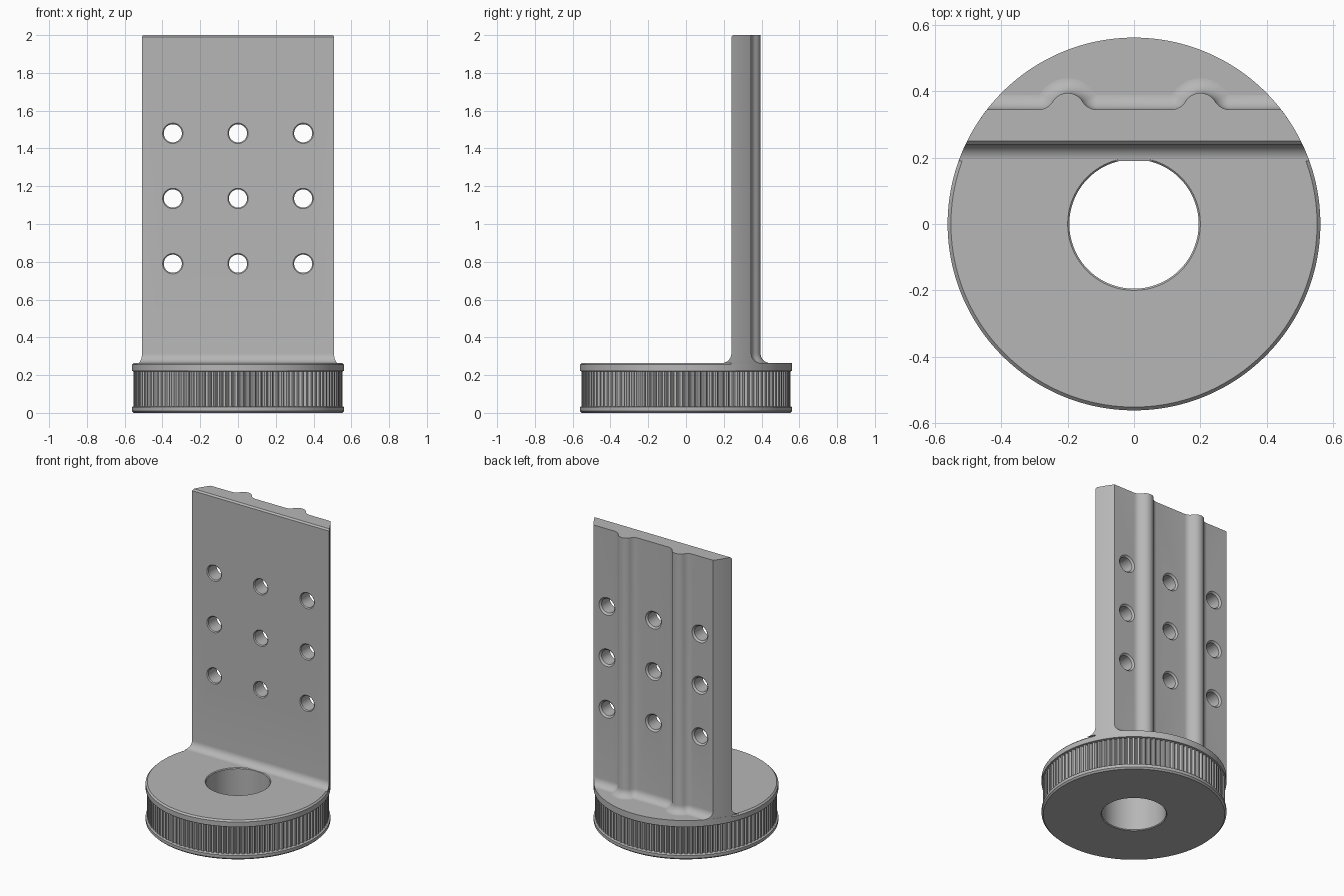
import bpy, bmesh
from math import sin, cos, pi, sqrt, radians, asin, atan2

cube = bpy.data.objects.get("Cube")
if cube:
    bpy.data.objects.remove(cube, do_unlink=True)

R = 0.562            # outer radius shared by disc and upright
TOP = 0.265          # top of the disc
FRONT, BACK = 0.24, 0.345
FILLET = 0.05

grey = bpy.data.materials.new("plain_grey")
grey.use_nodes = True
colour = (0.47, 0.47, 0.47, 1)
grey.diffuse_color = colour
grey.node_tree.nodes["Principled BSDF"].inputs["Base Color"].default_value = colour


def loft(bm, rings, closed=False):
    """Skin a list of point rings; cap the ends or join them in a loop."""
    rows = [[bm.verts.new(p) for p in ring] for ring in rings]
    pairs = list(zip(rows, rows[1:]))
    if closed:
        pairs.append((rows[-1], rows[0]))
    for a, b in pairs:
        for i in range(len(a)):
            j = (i + 1) % len(a)
            bm.faces.new((a[i], a[j], b[j], b[i]))
    if not closed:
        bm.faces.new(rows[0])
        bm.faces.new(rows[-1])


def finish(bm, name):
    bmesh.ops.recalc_face_normals(bm, faces=bm.faces)
    mesh = bpy.data.meshes.new(name)
    bm.to_mesh(mesh)
    bm.free()
    obj = bpy.data.objects.new(name, mesh)
    bpy.context.collection.objects.link(obj)
    mesh.materials.append(grey)
    return obj


def activate(obj):
    bpy.ops.object.select_all(action='DESELECT')
    obj.select_set(True)
    bpy.context.view_layer.objects.active = obj


# Toothed disc: a turned profile whose middle band is cut by grooves
TEETH = 110
GROOVE = [0, 0, 0, 0, 0.75, 1, 1, 0.75]
SEGS = TEETH * len(GROOVE)
LAND, DEPTH, EDGE = 0.553, 0.014, 0.01


def disc_ring(r, z, kind=""):
    ring = []
    for i in range(SEGS):
        a = 2 * pi * i / SEGS
        rad, h = r, z
        if kind == "tooth":
            rad -= DEPTH * GROOVE[i % len(GROOVE)]
        if kind == "rim" and R * sin(a) > FRONT:   # no chamfer under the upright
            rad, h = (R, TOP) if r < R else (R, TOP - 0.001)
        ring.append((rad * cos(a), rad * sin(a), h))
    return ring


bm = bmesh.new()
loft(bm, [
    disc_ring(0.2, 0), disc_ring(R - EDGE, 0), disc_ring(R, EDGE),
    disc_ring(R, 0.03), disc_ring(LAND, 0.035),
    disc_ring(LAND, 0.035, "tooth"), disc_ring(LAND, 0.22, "tooth"),
    disc_ring(LAND, 0.22), disc_ring(R, 0.222),
    disc_ring(R, TOP - EDGE, "rim"), disc_ring(R - EDGE, TOP, "rim"),
    disc_ring(0.2, TOP), disc_ring(0.195, TOP - 0.005), disc_ring(0.195, 0.005),
], closed=True)
disc = finish(bm, "toothed_disc")

# Upright plate: section with two rounded ribs, flaring into the disc
RIB_X, RIB_R, COVE_R = 0.2, 0.052, 0.05
RIB_Y = BACK + 0.05 - RIB_R
COVE_Y = BACK + COVE_R
COVE_DX = sqrt((RIB_R + COVE_R) ** 2 - (COVE_Y - RIB_Y) ** 2)
TANGENT = atan2(COVE_Y - RIB_Y, COVE_DX)


def rib(x, t):
    """Rib outline from +x to -x, offset outwards by t."""
    half = []
    for i in range(7):          # concave foot
        a = -pi / 2 - (pi / 2 - TANGENT) * i / 6
        r = COVE_R - t
        half.append((COVE_DX + r * cos(a), COVE_Y + r * sin(a)))
    for i in range(1, 9):       # convex crown
        a = TANGENT + (pi / 2 - TANGENT) * i / 8
        r = RIB_R + t
        half.append((r * cos(a), RIB_Y + r * sin(a)))
    mirror = [(-px, py) for px, py in reversed(half[:-1])]
    return [(x + px, py) for px, py in half + mirror]


def section(z, t=0, chamfer=0):
    a0, a1 = asin((FRONT - t + chamfer) / R), asin((BACK + t) / R)
    arc = [a0 + (a1 - a0) * i / 6 for i in range(7)]
    side = [(R * cos(a), R * sin(a)) for a in arc]
    pts = side + rib(RIB_X, t) + rib(-RIB_X, t) + [(-x, y) for x, y in reversed(side)]
    return [(x, y, z) for x, y in pts]


levels = []
for i in range(9):
    a = radians(90) * i / 8
    levels.append(section(TOP - 0.0005 + FILLET * (1 - cos(a)),
                          (FILLET - 0.0005) * (1 - sin(a))))
levels += [section(2 - EDGE), section(2, 0, EDGE)]
bm = bmesh.new()
loft(bm, levels)
plate = finish(bm, "upright_plate")

# Nine through holes with eased rims
HOLE = [(0.068, FRONT - 0.014), (0.048, FRONT + 0.006), (0.048, BACK - 0.011), (0.068, BACK + 0.009)]
bm = bmesh.new()
for x in (-0.345, 0, 0.345):
    for z in (0.79, 1.135, 1.48):
        loft(bm, [[(x + r * cos(2 * pi * i / 40), y, z + r * sin(2 * pi * i / 40))
                   for i in range(40)] for r, y in HOLE])
cutter = finish(bm, "hole_cutter")
cutter.hide_render = True
activate(plate)
cut = plate.modifiers.new("holes", 'BOOLEAN')
cut.operation = 'DIFFERENCE'
cut.solver = 'EXACT'
cut.object = cutter
bpy.ops.object.modifier_apply(modifier=cut.name)
bpy.data.objects.remove(cutter, do_unlink=True)

for part in (disc, plate):
    activate(part)
    bpy.ops.object.shade_smooth_by_angle(angle=radians(30))
